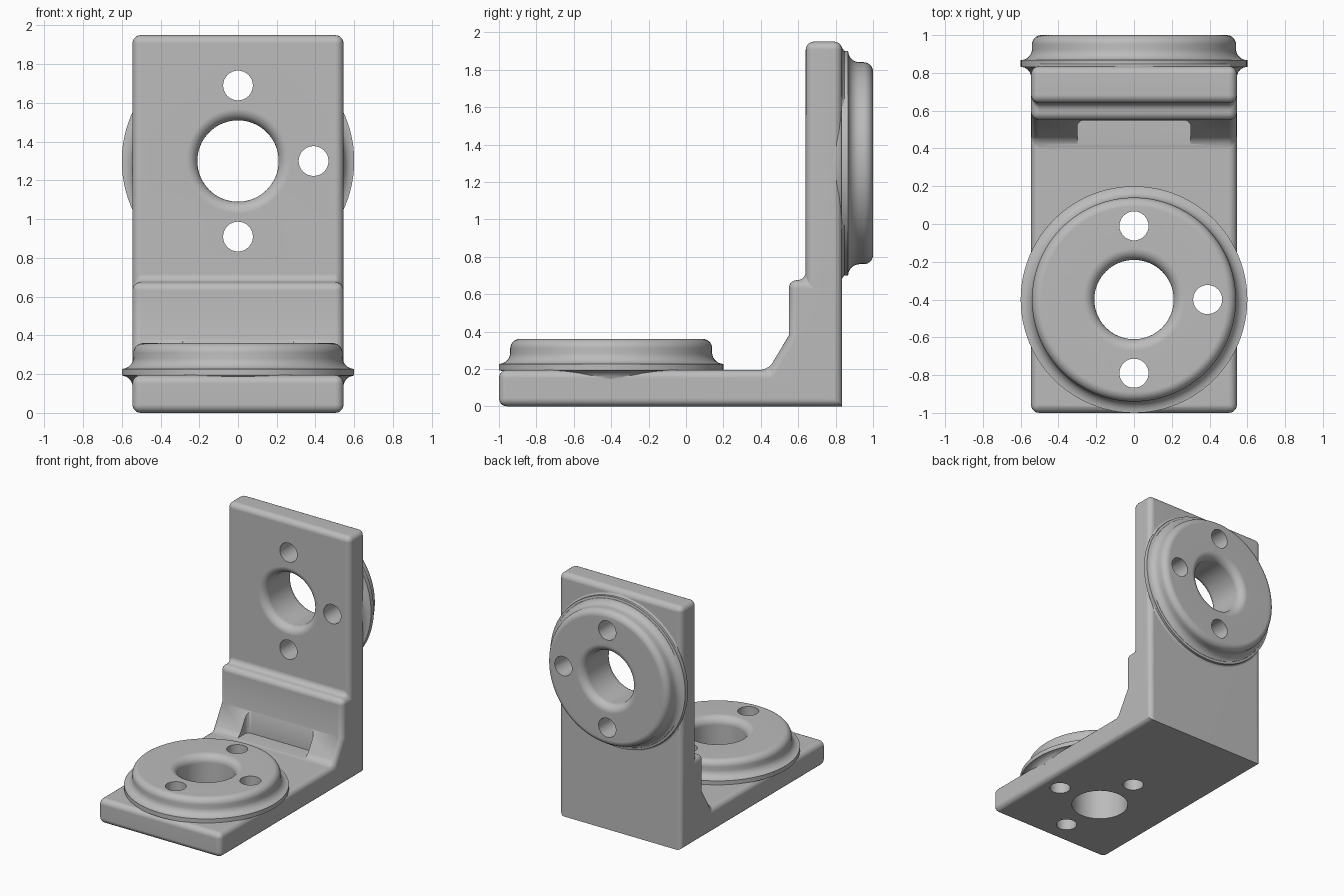
import bpy, bmesh, math
from mathutils import Matrix, Vector

if "Cube" in bpy.data.objects:
    bpy.data.objects.remove(bpy.data.objects["Cube"], do_unlink=True)

grey = bpy.data.materials.new("plain_grey")
grey.use_nodes = True
grey.diffuse_color = (0.5, 0.5, 0.5, 1)
grey.node_tree.nodes["Principled BSDF"].inputs["Base Color"].default_value = (0.5, 0.5, 0.5, 1)

HALF = 0.545      # half width of the bracket
ON_FLOOR = Matrix.Translation((0, -0.4, 0))
ON_WALL = Matrix.Translation((0, 0, 1.3)) @ Matrix.Rotation(-math.pi / 2, 4, 'X')


def make(name, bm):
    bmesh.ops.recalc_face_normals(bm, faces=bm.faces)
    mesh = bpy.data.meshes.new(name)
    bm.to_mesh(mesh)
    bm.free()
    mesh.materials.append(grey)
    obj = bpy.data.objects.new(name, mesh)
    bpy.context.collection.objects.link(obj)
    return obj


def lathe(name, profile, place, steps=96, clip=None):
    """Spin (radius, height) points round the local z axis."""
    bm = bmesh.new()
    verts = [bm.verts.new((r, 0, h)) for r, h in profile]
    edges = [bm.edges.new(pair) for pair in zip(verts, verts[1:])]
    bmesh.ops.spin(bm, geom=verts + edges, cent=(0, 0, 0), axis=(0, 0, 1),
                   angle=2 * math.pi, steps=steps)
    bmesh.ops.remove_doubles(bm, verts=bm.verts, dist=1e-5)
    if clip:
        for v in bm.verts:
            v.co.x = max(-clip, min(clip, v.co.x))
    bm.transform(place)
    return make(name, bm)


def arc(r, h, radius, start, end, n=7):
    """Points on an arc round the centre (r, h), angles in degrees."""
    angles = [math.radians(start + (end - start) * i / n) for i in range(n + 1)]
    return [(r + radius * math.cos(a), h + radius * math.sin(a)) for a in angles]


def boolean(target, tool, operation):
    mod = target.modifiers.new("join", 'BOOLEAN')
    mod.operation, mod.solver, mod.object = operation, 'EXACT', tool
    bpy.context.view_layer.objects.active = target
    bpy.ops.object.modifier_apply(modifier=mod.name)
    bpy.data.objects.remove(tool, do_unlink=True)


# L-shaped body with a step and a sloping foot, extruded across x
side = [(-1, 0), (0.835, 0), (0.835, 1.95), (0.64, 1.95), (0.64, 0.675),
        (0.55, 0.675), (0.55, 0.38), (0.44, 0.195), (-1, 0.195)]
bm = bmesh.new()
face = bm.faces.new([bm.verts.new((-HALF, y, z)) for y, z in side])
moved = bmesh.ops.extrude_face_region(bm, geom=[face])["geom"]
bmesh.ops.translate(bm, vec=(2 * HALF, 0, 0),
                    verts=[g for g in moved if isinstance(g, bmesh.types.BMVert)])
bmesh.ops.recalc_face_normals(bm, faces=bm.faces)


def rounded(edge):
    a, b = (v.co for v in edge.verts)
    if abs(a.x - b.x) < 0.1:
        return True                      # outline edges on both sides
    heel = a.y > 0.8 and a.z < 0.1       # the heel stays sharp
    bend = abs(a.z - 0.38) < 0.01
    return not heel and not bend


bmesh.ops.bevel(bm, geom=[e for e in bm.edges if rounded(e)], offset=0.043,
                offset_type='OFFSET', segments=5, profile=0.5, affect='EDGES',
                clamp_overlap=True)
body = make("bracket", bm)

# Opening between the two gussets
bm = bmesh.new()
bmesh.ops.create_cube(bm, size=1, matrix=Matrix.Translation((0, 0.474, 0.326))
                      @ Matrix.Diagonal((0.6, 0.15, 0.25, 1)))
corners = [e for e in bm.edges if all(v.co.y > 0.5 for v in e.verts)
           and abs(e.verts[0].co.z - e.verts[1].co.z) > 0.1]
bmesh.ops.bevel(bm, geom=corners, offset=0.035, segments=5, profile=0.5, affect='EDGES')
boolean(body, make("gusset_opening", bm), 'DIFFERENCE')


# Raised round flanges with a flared rim
def flange(name, place, base, top):
    profile = ([(0, base - 0.1), (0.53, base - 0.1), (0.53, base - 0.06)]
               + arc(0.6, base - 0.06, 0.055, 170, 95, 4)
               + [(0.6, base - 0.005), (0.6, base + 0.03)]
               + arc(0.6, base + 0.09, 0.06, 265, 185, 5)
               + arc(0.49, top - 0.05, 0.05, 0, 90)
               + [(0, top)])
    return lathe(name, profile, place)


boolean(body, flange("floor_flange", ON_FLOOR, 0.197, 0.36), 'UNION')
skirt = [(0, 0.79), (0.632, 0.79), (0.632, 0.826), (0.605, 0.842), (0.58, 0.872), (0, 0.872)]
boolean(body, lathe("wall_skirt", skirt, ON_WALL, clip=0.515), 'UNION')
boolean(body, flange("wall_flange", ON_WALL, 0.837, 1.0), 'UNION')

# Centre bores with rounded mouths, and four bolt holes round each
BORE, LIP = 0.21, 0.06
upper = lambda top: arc(BORE + LIP, top - LIP, LIP, 180, 90) + [(BORE + LIP, top + 0.1), (0, top + 0.1)]
lower = lambda low: [(0, low - 0.1), (BORE + LIP, low - 0.1)] + arc(BORE + LIP, low + LIP, LIP, 270, 180)
bores = [(ON_FLOOR, [(0, -0.1), (BORE, -0.1)] + upper(0.36), -0.1, 0.5),
         (ON_WALL, lower(0.64) + upper(1.0), 0.5, 1.1)]
for place, profile, low, high in bores:
    boolean(body, lathe("bore", profile, place, 64), 'DIFFERENCE')
    for k in range(4):
        shift = Matrix.Rotation(k * math.pi / 2, 4, 'Z') @ Matrix.Translation((0.39, 0, 0))
        hole = [(0, low), (0.077, low), (0.077, high), (0, high)]
        boolean(body, lathe("bolt_hole", hole, place @ shift, 32), 'DIFFERENCE')

# Smooth shading with crisp hole edges and flat large faces
bpy.ops.object.select_all(action='DESELECT')
body.select_set(True)
bpy.context.view_layer.objects.active = body
bpy.ops.object.shade_smooth_by_angle(angle=math.radians(35))
weighted = body.modifiers.new("even_shading", 'WEIGHTED_NORMAL')
weighted.keep_sharp = True
